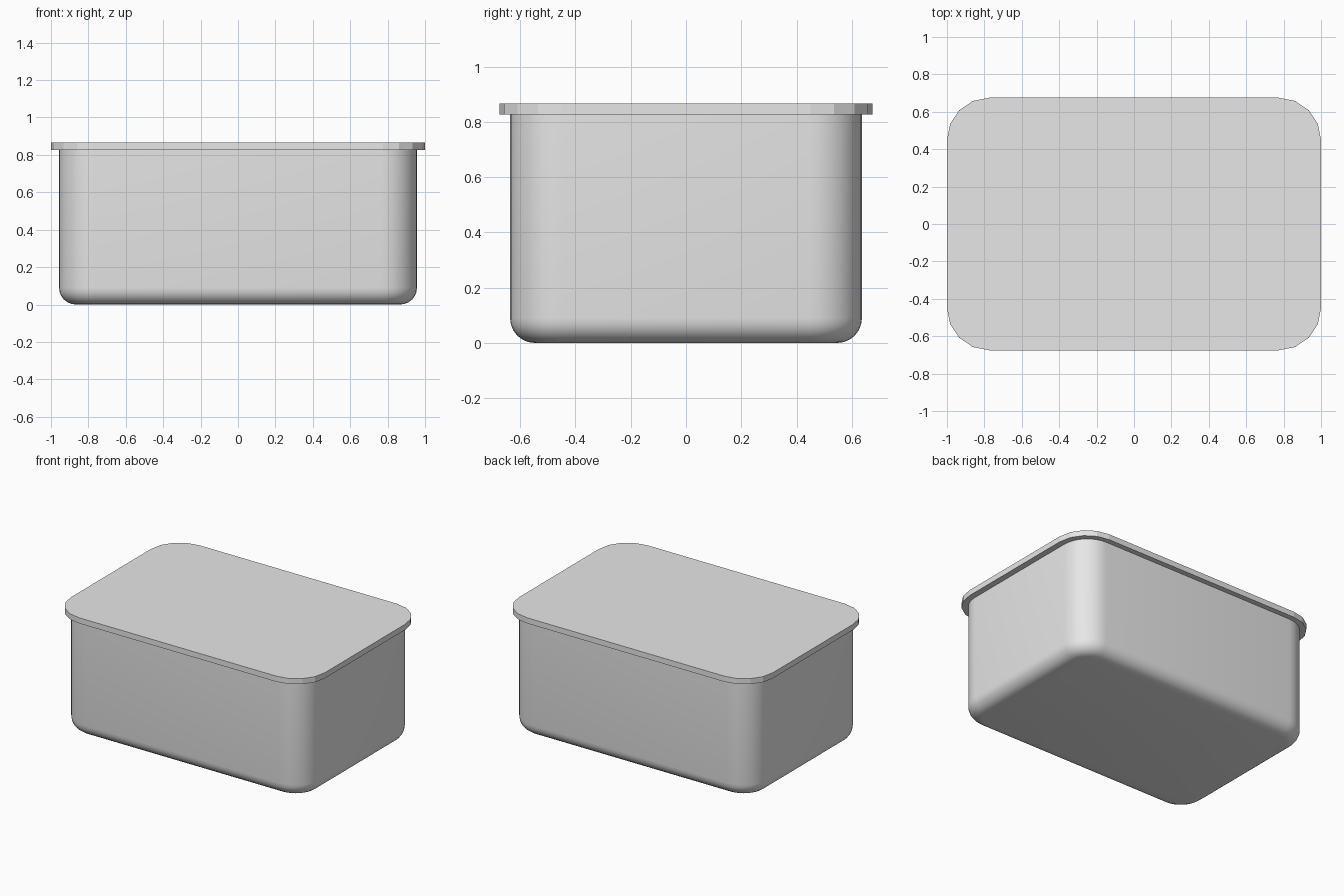
import bpy, bmesh, math

cube = bpy.data.objects.get("Cube")
if cube:
    bpy.data.objects.remove(cube, do_unlink=True)

grey = bpy.data.materials.new("light_grey")
grey.use_nodes = True
grey.diffuse_color = (0.8, 0.8, 0.8, 1)
grey.node_tree.nodes["Principled BSDF"].inputs["Base Color"].default_value = (0.8, 0.8, 0.8, 1)


def outline(hx, hy, radius, segments):
    """Rounded rectangle, counter-clockwise."""
    points = []
    for quarter, (sx, sy) in enumerate(((1, 1), (-1, 1), (-1, -1), (1, -1))):
        for i in range(segments + 1):
            a = math.pi / 2 * (quarter + i / segments)
            points.append((sx * (hx - radius) + radius * math.cos(a),
                           sy * (hy - radius) + radius * math.sin(a)))
    return points


def stacked_tub(name, hx, hy, radius, segments, levels):
    """Skin a closed solid through (inset, height) levels."""
    bm = bmesh.new()
    rings = []
    for inset, z in levels:
        points = outline(hx - inset, hy - inset, radius - inset, segments)
        rings.append([bm.verts.new((x, y, z)) for x, y in points])
    for low, high in zip(rings, rings[1:]):
        for i in range(len(low)):
            j = (i + 1) % len(low)
            bm.faces.new((low[i], low[j], high[j], high[i]))
    bm.faces.new(rings[0][::-1])
    bm.faces.new(rings[-1])
    mesh = bpy.data.meshes.new(name)
    bm.to_mesh(mesh)
    bm.free()
    mesh.materials.append(grey)
    obj = bpy.data.objects.new(name, mesh)
    bpy.context.collection.objects.link(obj)
    return obj


# Container body with a rounded lower edge
fillet = 0.09
steps = 6
levels = []
for i in range(steps + 1):
    a = math.pi / 2 * i / steps
    levels.append((fillet * (1 - math.sin(a)), fillet * (1 - math.cos(a))))
levels.append((0, 0.83))
body = stacked_tub("container_body", 0.957, 0.637, 0.19, 8, levels)
bpy.ops.object.select_all(action="DESELECT")
body.select_set(True)
bpy.context.view_layer.objects.active = body
bpy.ops.object.shade_smooth_by_angle(angle=math.radians(40))

# Flat faceted lid overhanging the body
stacked_tub("lid", 1.0, 0.675, 0.225, 4, [(0, 0.826), (0, 0.866)])
